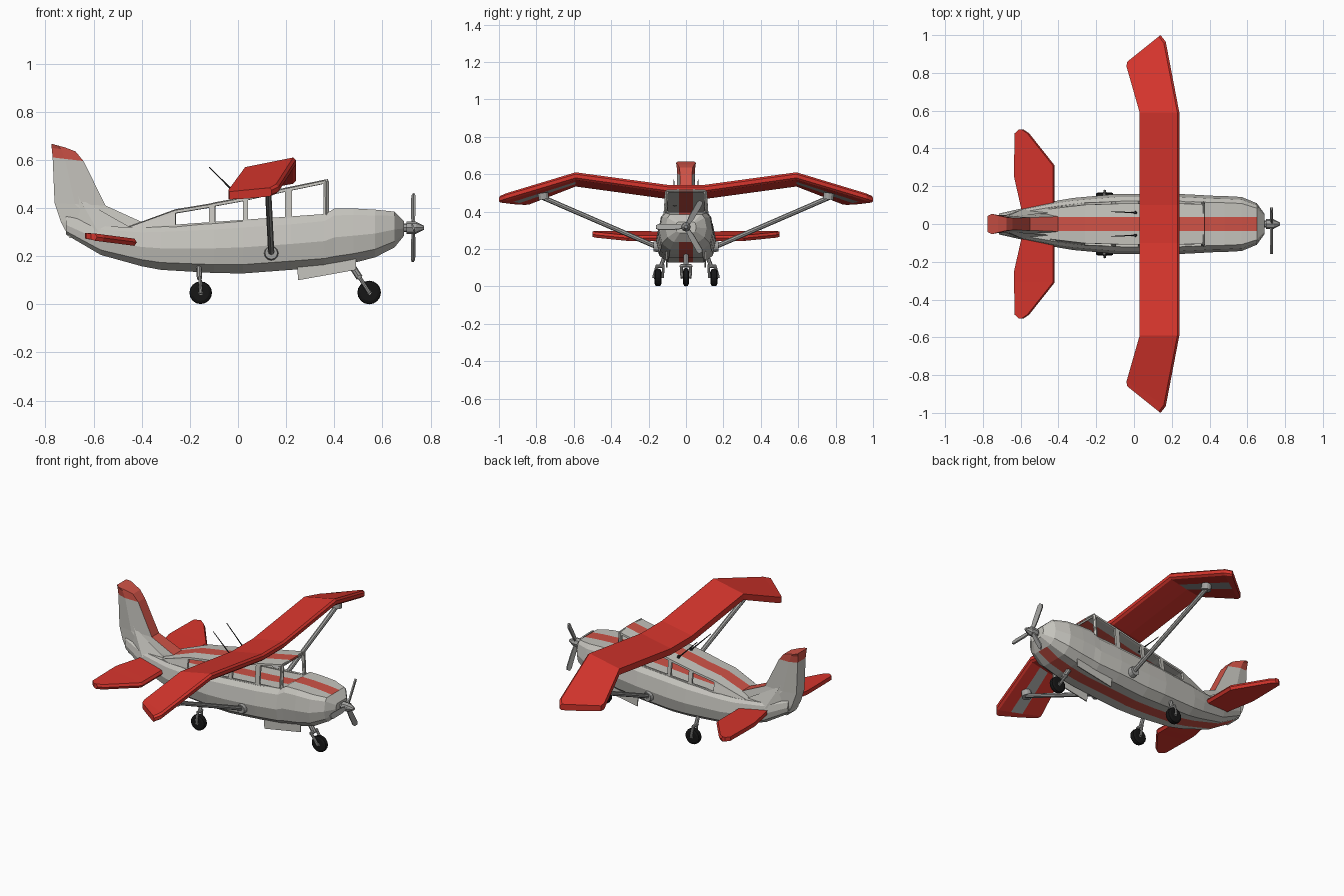
import bpy, bmesh, math
from mathutils import Vector

if "Cube" in bpy.data.objects:
    bpy.data.objects.remove(bpy.data.objects["Cube"])


def material(name, rgb):
    m = bpy.data.materials.new(name)
    m.diffuse_color = (*rgb, 1)
    m.use_nodes = True
    m.node_tree.nodes["Principled BSDF"].inputs["Base Color"].default_value = m.diffuse_color
    return m


GREY = material("body_grey", (0.56, 0.55, 0.51))
RED = material("wing_red", (0.68, 0.036, 0.026))
STRIPE = material("stripe_red", (0.62, 0.085, 0.062))
METAL = material("strut_metal", (0.36, 0.36, 0.35))
BLACK = material("tyre_black", (0.008, 0.008, 0.008))
DARK = material("aerial_dark", (0.03, 0.03, 0.03))


def finish(name, bm, mats):
    bmesh.ops.recalc_face_normals(bm, faces=bm.faces)
    me = bpy.data.meshes.new(name)
    bm.to_mesh(me)
    bm.free()
    for m in mats:
        me.materials.append(m)
    ob = bpy.data.objects.new(name, me)
    bpy.context.collection.objects.link(ob)
    return ob


def loft(name, rings, mats, rule=lambda i, j: 0, closed=True, skip=lambda i, j: False):
    """Skin a list of point rings; rule(i, j) picks the material, caps use i = -1 and -2."""
    bm = bmesh.new()
    vs = [[bm.verts.new(p) for p in r] for r in rings]
    n = len(rings[0])
    for i in range(len(vs) - 1):
        for j in range(n if closed else n - 1):
            if not skip(i, j):
                k = (j + 1) % n
                f = bm.faces.new((vs[i][j], vs[i][k], vs[i + 1][k], vs[i + 1][j]))
                f.material_index = rule(i, j)
    if closed:
        bm.faces.new(vs[0]).material_index = rule(-1, 0)
        bm.faces.new(vs[-1]).material_index = rule(-2, 0)
    return finish(name, bm, mats)


def rod(name, a, b, r1, r2=None, mat=METAL, sides=8):
    a, b = Vector(a), Vector(b)
    bm = bmesh.new()
    bmesh.ops.create_cone(bm, cap_ends=True, segments=sides, radius1=r1,
                          radius2=r1 if r2 is None else r2, depth=(b - a).length)
    ob = finish(name, bm, [mat])
    ob.location = (a + b) / 2
    ob.rotation_euler = (b - a).to_track_quat('Z', 'Y').to_euler()
    return ob


def mirrored(half):
    return half + [(x, -y, z) for x, y, z in reversed(half)]


# fuselage: x, bottom z, top z, half width
S = 0.037
stations = [(-0.715, .29, .37, .055), (-0.57, .205, .325, .088), (-0.40, .158, .318, .125),
            (-0.32, .143, .322, .138), (-0.1, .13, .335, .158), (0.02, .128, .345, .16),
            (0.22, .143, .358, .16), (0.36, .153, .372, .153), (0.40, .158, .398, .15),
            (0.48, .172, .398, .148), (0.57, .195, .393, .143), (0.65, .236, .385, .11),
            (0.69, .285, .345, .055)]
section = [(S, 1, 0), (0, 1, .76), (0, .88, .9), (0, .5, 1), (0, .17, .9), (0, 0, .6), (S, 0, 0)]
rings = []
for x, zb, zt, w in stations:
    s = min(S, w * .5)
    rings.append(mirrored([(x, s if a else b * w, zb + t * (zt - zb)) for a, t, b in section]))
loft("fuselage", rings, [GREY, STRIPE], lambda i, j: int(i >= 0 and j in (6, 13) and i < 11))

# cabin with open windows: x, roof z, base half width
cols = [(-0.47, .318, .085), (-0.26, .395, .113), (-0.12, .418, .118), (-0.095, .424, .119),
        (0.02, .445, .12), (0.042, .45, .12), (0.195, .484, .12), (0.225, .49, .12),
        (0.356, .517, .117), (0.374, .52, .117)]
rings = []
for x, roof, w in cols:
    t = (x + .47) / .844
    base, sill = .30 + .07 * t, .316 + .06 * t
    sill = min(sill, roof - .006)
    head = max(sill + .003, roof - .016)
    half = [(x, w, base), (x, w * .99, sill), (x, w * .91, head), (x, w * .9, roof - .004), (x, S, roof)]
    rings.append(mirrored(half))
cabin = loft("cabin", rings, [GREY, STRIPE], lambda i, j: int(j == 4), closed=False,
             skip=lambda i, j: j in (1, 7) and i in (1, 3, 5, 7))
mod = cabin.modifiers.new("thickness", 'SOLIDIFY')
mod.thickness = 0.012
mod.offset = -1
# windscreen frame
rod("windscreen_top_bar", (.368, -.105, .51), (.368, .105, .51), .009, mat=GREY, sides=4)
for s in (-1, 1):
    rod("windscreen_post", (.368, s * .112, .37), (.368, s * .103, .51), .009, mat=GREY, sides=4)

# wing: rear x,y,z top / front x,y,z top / thickness; a grey band runs under the outer panels
half = [((-.035, .86, .468), (.14, 1.0, .485), .036), ((-.04, .835, .475), (.168, .965, .50), .04),
        ((.03, .59, .57), (.24, .59, .612), .04), ((.03, .1, .505), (.24, .1, .545), .042)]
spans = half + [tuple((p[0], -p[1], p[2]) for p in h[:2]) + (h[2],) for h in reversed(half)]
rings = []
for r, f, th in spans:
    r, f = Vector(r), Vector(f)
    down = Vector((0, 0, -th))
    rings.append([r, r.lerp(f, .95), f + down * .3, f + down * .8, r.lerp(f, .95) + down,
                  r.lerp(f, .68) + down, r.lerp(f, .42) + down, r + down * .9])
loft("wing", rings, [RED, METAL], lambda i, j: int(i in (1, 5) and j == 5))

# tailplane: y, rear x, front x with a slight nose-down tilt
tz = lambda x: .285 - (x + .63) * .13
half = [(.5, -.61, -.585), (.48, -.632, -.555), (.31, -.635, -.42), (.25, -.635, -.42), (.05, -.59, -.42)]
half += [(-y, a, b) for y, a, b in reversed(half)]
loft("tailplane", [[(a, y, tz(a) + .011), (b - .01, y, tz(b) + .015), (b, y, tz(b)), (b - .01, y, tz(b) - .015),
                    (a, y, tz(a) - .013)] for y, a, b in half], [RED])

# fin: rear x,z / front x,z / rear and front half thickness
fin = [(-.70, .275, -.42, .27, .05, .07), (-.735, .34, -.385, .335, .055, .04), (-.762, .42, -.55, .41, .048, .034),
       (-.77, .61, -.642, .595, .047, .032), (-.774, .65, -.675, .635, .05, .035), (-.775, .667, -.72, .652, .054, .045)]
rings = []
for xr, zr, xf, zf, r, f in fin:
    rings.append([(xf, f, zf), (xr * .6 + xf * .4, r, zr * .6 + zf * .4), (xr, r * .8, zr),
                  (xr, -r * .8, zr), (xr * .6 + xf * .4, -r, zr * .6 + zf * .4), (xf, -f, zf)])
loft("tail_fin", rings, [GREY, STRIPE], lambda i, j: int(i >= 3 or i == -2 or (j == 5 and i > 0)))
# fillets between fin and fuselage
for s in (-1, 1):
    loft("fin_fillet", [[(-.67, s * .04, .45), (-.665, s * .045, .45), (-.66, s * .04, .44)],
                        [(-.68, s * .05, .3), (-.58, s * .082, .3), (-.43, s * .06, .31)]], [GREY])

# propeller
hub = Vector((.728, 0, .318))
rod("propeller_shaft", (.68, 0, .318), (.71, 0, .318), .018, mat=METAL)
rod("spinner_rear", (.70, 0, .318), (.74, 0, .318), .026, mat=METAL)
rod("spinner_tip", (.74, 0, .318), (.773, 0, .318), .025, .008, METAL)
for deg in (60, 180, 300):
    d = Vector((0, math.cos(math.radians(deg)), math.sin(math.radians(deg))))
    side = Vector((.35, -d.z, d.y)).normalized()
    thick = d.cross(side) * .004
    blade = []
    for r, w in ((.01, .009), (.06, .015), (.145, .016), (.16, .009)):
        c = hub + d * r
        blade.append([c + side * w + thick, c - side * w + thick, c - side * w - thick, c + side * w - thick])
    loft("propeller_blade", blade, [METAL])


def wheel(name, x, y, z, r, w):
    rings = []
    for dy, k in ((-.5, .72), (-.35, .95), (0, 1), (.35, .95), (.5, .72)):
        rings.append([(x + r * k * math.cos(a * math.tau / 16), y + dy * w, z + r * k * math.sin(a * math.tau / 16))
                      for a in range(16)])
    loft(name, rings, [BLACK])
    rod(name + "_hub", (x, y - w * .56, z), (x, y + w * .56, z), r * .2, mat=METAL)


# nose gear with fork
wheel("nose_wheel", .545, 0, .049, .049, .03)
rod("nose_leg", (.46, 0, .18), (.505, 0, .11), .014)
rod("nose_fork_bridge", (.505, -.03, .11), (.505, .03, .11), .01)

for s in (-1, 1):
    rod("nose_fork", (.505, s * .026, .112), (.547, s * .022, .045), .008)
    # main gear
    wheel("main_wheel", -.155, s * .15, .048, .047, .036)
    rod("main_leg", (-.165, s * .10, .20), (-.16, s * .135, .105), .011)
    for k in (-.025, .025):
        rod("main_fork", (-.158, s * .138 + k * .7, .112), (-.155, s * .15 + k, .045), .007)
    rod("main_fork_bridge", (-.158, s * .138 - .022, .108), (-.158, s * .138 + .022, .108), .009)
    # wing struts with round end fittings
    rod("wing_strut", (.138, s * .16, .213), (.125, s * .765, .475), .013)
    rod("strut_foot", (.138, s * .135, .213), (.138, s * .175, .213), .033, .026, METAL, 12)
    rod("strut_top", (.125, s * .76, .465), (.125, s * .765, .50), .028, mat=METAL, sides=12)
    # gear doors hanging under the nose
    loft("gear_door", [[(.245, y, .165), (.25, y, .1), (.49, y, .143), (.49, y, .21)]
                       for y in (s * .1, s * .106)], [GREY])
    # aerials
    rod("aerial", (.005, s * .06, .445), (-.12, s * .065, .57), .004, .002, DARK, 6)
    rod("aerial_base", (.01, s * .06, .43), (.005, s * .06, .455), .01, .007, DARK)
